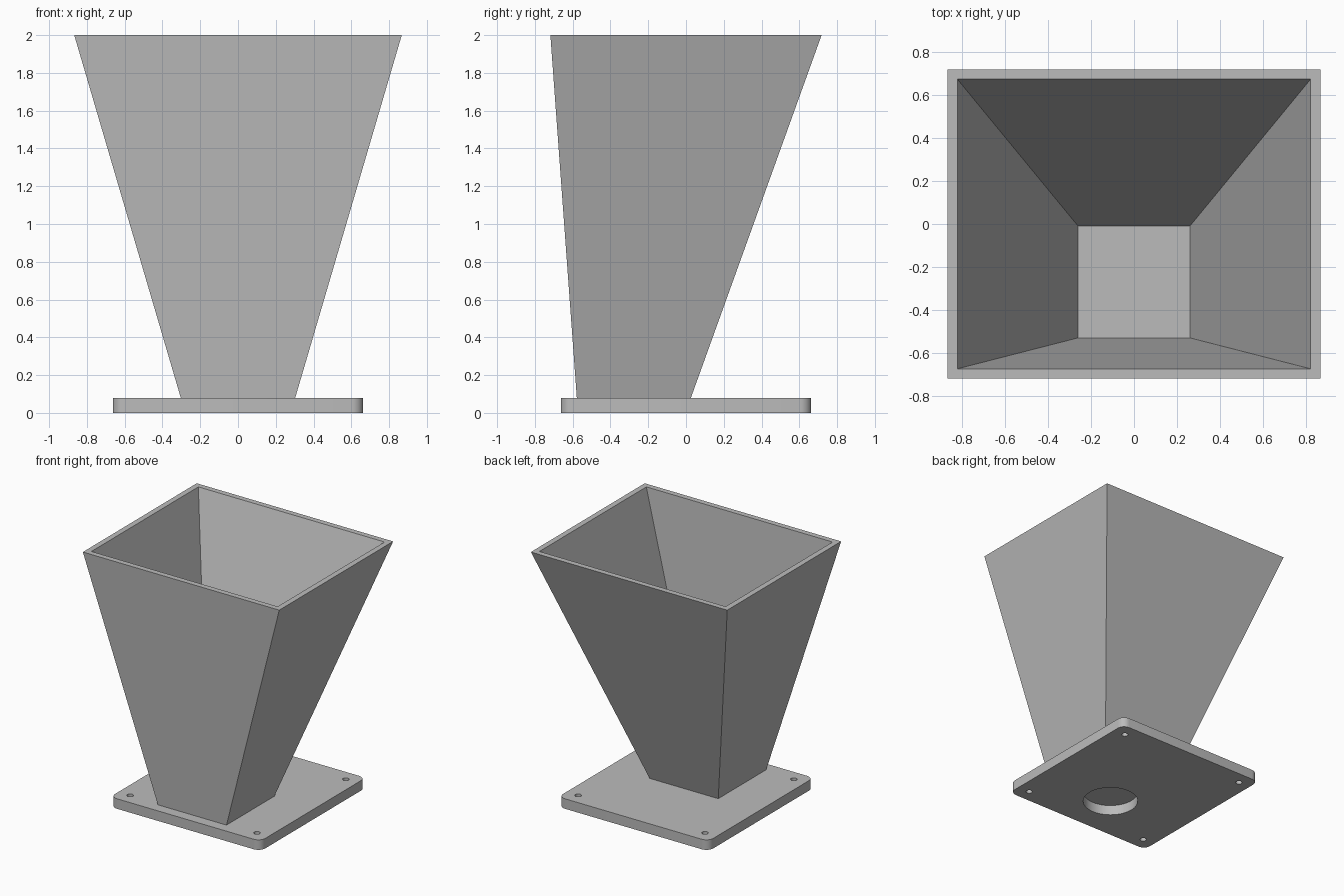
import bpy, bmesh, math

default_cube = bpy.data.objects.get("Cube")
if default_cube:
    bpy.data.objects.remove(default_cube, do_unlink=True)

PLATE_HALF, PLATE_TOP, CORNER_R = 0.663, 0.08, 0.06
SCREW_OFFSET, SCREW_R = 0.56, 0.024
OUTLET_Y, OUTLET_R = -0.276, 0.205

grey = bpy.data.materials.new("plain grey")
grey.use_nodes = True
colour = (0.5, 0.5, 0.5, 1)
grey.diffuse_color = colour
grey.node_tree.nodes["Principled BSDF"].inputs["Base Color"].default_value = colour


def finish(name, bm):
    bmesh.ops.recalc_face_normals(bm, faces=bm.faces)
    mesh = bpy.data.meshes.new(name)
    bm.to_mesh(mesh)
    bm.free()
    obj = bpy.data.objects.new(name, mesh)
    bpy.context.collection.objects.link(obj)
    mesh.materials.append(grey)
    return obj


def activate(obj):
    bpy.ops.object.select_all(action="DESELECT")
    obj.select_set(True)
    bpy.context.view_layer.objects.active = obj


def rectangle(bm, half_x, y0, y1, z):
    corners = [(-half_x, y0), (half_x, y0), (half_x, y1), (-half_x, y1)]
    return [bm.verts.new((x, y, z)) for x, y in corners]


# Hopper: outer wall, flat rim, inner wall and closed floor
bm = bmesh.new()
loops = [
    rectangle(bm, 0.303, -0.578, 0.026, PLATE_TOP),
    rectangle(bm, 0.867, -0.718, 0.718, 2.0),
    rectangle(bm, 0.822, -0.674, 0.674, 2.0),
    rectangle(bm, 0.26, -0.53, -0.01, PLATE_TOP + 0.045),
]
for lower, upper in zip(loops, loops[1:]):
    for i in range(4):
        j = (i + 1) % 4
        bm.faces.new((lower[i], lower[j], upper[j], upper[i]))
bm.faces.new(loops[0])
bm.faces.new(loops[-1])
finish("hopper", bm)

# Base plate: square slab with rounded vertical corners
bm = bmesh.new()
outline = []
for k, (sx, sy) in enumerate([(1, 1), (-1, 1), (-1, -1), (1, -1)]):
    centre = PLATE_HALF - CORNER_R
    for step in range(9):
        a = math.radians(90 * (k + step / 8))
        outline.append(bm.verts.new((sx * centre + CORNER_R * math.cos(a),
                                     sy * centre + CORNER_R * math.sin(a), 0)))
base = bm.faces.new(outline)
top = bmesh.ops.extrude_face_region(bm, geom=[base])["geom"]
bmesh.ops.translate(bm, vec=(0, 0, PLATE_TOP),
                    verts=[v for v in top if isinstance(v, bmesh.types.BMVert)])
plate = finish("base_plate", bm)

# Outlet hole and four screw holes, cut through the plate
holes = [(0, OUTLET_Y, OUTLET_R, 64)]
holes += [(sx * SCREW_OFFSET, sy * SCREW_OFFSET, SCREW_R, 24)
          for sx in (-1, 1) for sy in (-1, 1)]
bm = bmesh.new()
for x, y, radius, sides in holes:
    made = bmesh.ops.create_cone(bm, cap_ends=True, segments=sides,
                                 radius1=radius, radius2=radius, depth=0.4)
    bmesh.ops.translate(bm, vec=(x, y, 0), verts=made["verts"])
cutter = finish("hole_cutter", bm)
cutter.hide_render = True

cut = plate.modifiers.new("holes", "BOOLEAN")
cut.operation, cut.solver, cut.object = "DIFFERENCE", "EXACT", cutter
activate(plate)
bpy.ops.object.modifier_apply(modifier=cut.name)
bpy.data.objects.remove(cutter, do_unlink=True)
bpy.ops.object.shade_smooth_by_angle(angle=math.radians(30))
